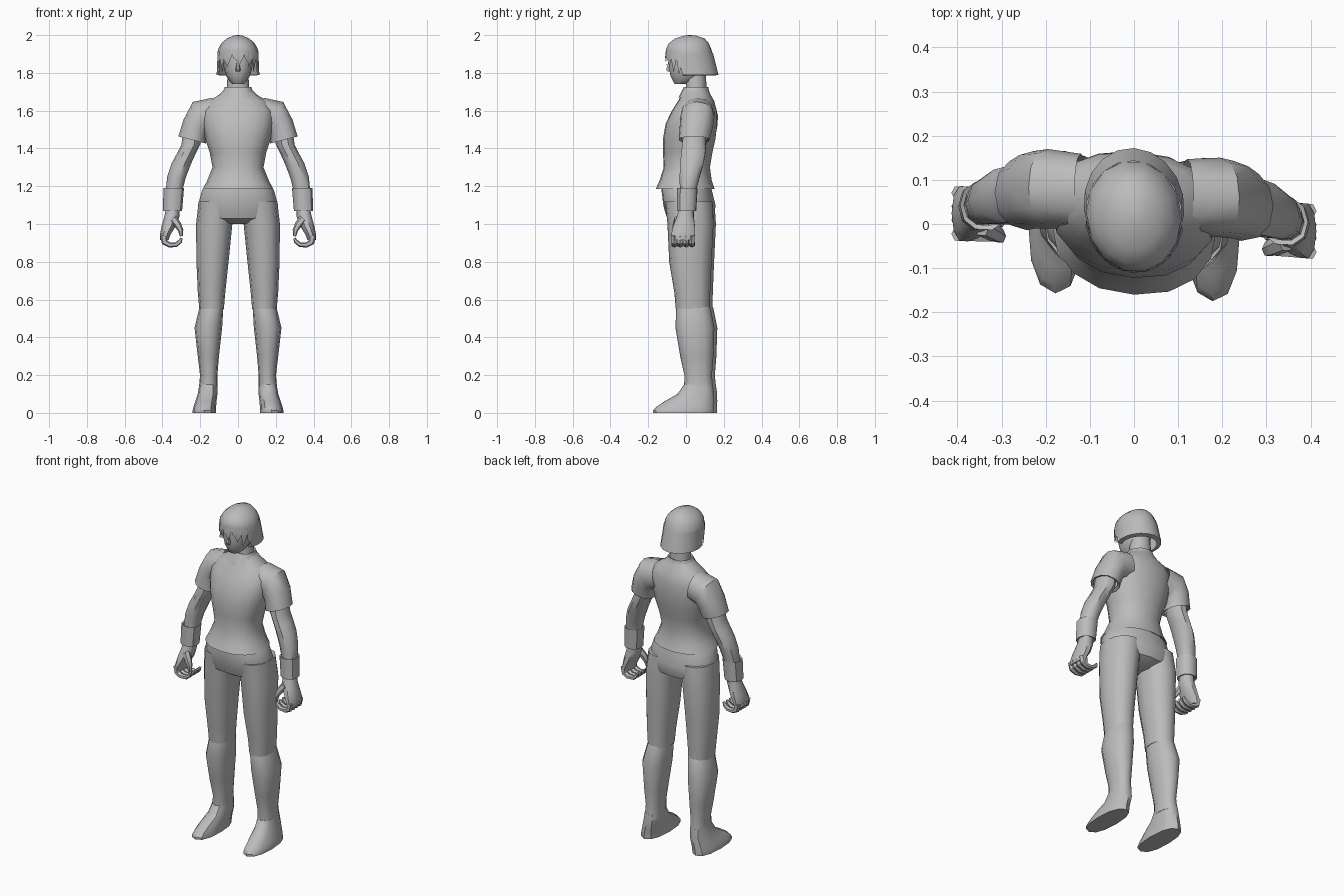
import bpy, bmesh, math
from mathutils import Vector

grey = bpy.data.materials.new("plain_grey")
grey.diffuse_color = (0.5, 0.5, 0.5, 1)
YAW = -0.05  # the body is turned very slightly


def finish(name, bm, angle=40):
    for v in bm.verts:
        v.co.y += YAW * v.co.x
    bmesh.ops.recalc_face_normals(bm, faces=bm.faces)
    me = bpy.data.meshes.new(name)
    bm.to_mesh(me)
    bm.free()
    me.materials.append(grey)
    ob = bpy.data.objects.new(name, me)
    bpy.context.collection.objects.link(ob)
    bpy.ops.object.select_all(action='DESELECT')
    ob.select_set(True)
    bpy.context.view_layer.objects.active = ob
    bpy.ops.object.shade_smooth_by_angle(angle=math.radians(angle))
    return ob


def spow(v, p):
    return math.copysign(abs(v) ** p, v)


def loft(name, rings, n=12, s=1, caps=(True, True), path=False, power=0.9,
         arc=(0, 2 * math.pi), angle=40):
    """Skin rings of (x, y, z, half width, half depth[, tilt]); s=-1 mirrors."""
    bm = bmesh.new()
    closed = arc[1] - arc[0] > 6.28
    count = n if closed else n + 1
    loops = []
    for i, r in enumerate(rings):
        x, y, z, a, b = r[:5]
        tilt = r[5] if len(r) > 5 else 0
        if path:  # ring square to the path
            p, q = rings[max(i - 1, 0)], rings[min(i + 1, len(rings) - 1)]
            tilt = math.atan2(q[0] - p[0], p[2] - q[2])
        loop = []
        for k in range(count):
            t = arc[0] + (arc[1] - arc[0]) * k / n
            u, v = a * spow(math.cos(t), power), b * spow(math.sin(t), power)
            loop.append(bm.verts.new((s * (x + u * math.cos(tilt)), y + v,
                                      z + u * math.sin(tilt))))
        loops.append(loop)
    for lo, hi in zip(loops, loops[1:]):
        for k in range(n):
            m = (k + 1) % count
            bm.faces.new((lo[k], lo[m], hi[m], hi[k]))
    if caps[0]:
        bm.faces.new(loops[0])
    if caps[1]:
        bm.faces.new(loops[-1])
    return finish(name, bm, angle)


def upright(*rows):
    """Rings from (z, half width, front y, back y)."""
    return [(0, (f + b) / 2, z, a, (b - f) / 2) for z, a, f, b in rows]


# shirt, with a turned-in hem
loft("shirt", upright(
    (1.20, .165, -.135, .13), (1.185, .187, -.16, .152), (1.23, .163, -.14, .136),
    (1.30, .135, -.118, .127), (1.38, .15, -.122, .14), (1.45, .173, -.122, .156),
    (1.53, .188, -.108, .165), (1.60, .19, -.075, .162), (1.65, .155, -.042, .15),
    (1.685, .1, -.025, .13), (1.71, .073, -.015, .12)), n=16, caps=(False, False))

# collar and neck
loft("collar", upright((1.67, .1, -.04, .135), (1.70, .08, -.025, .123),
                       (1.725, .07, -.012, .118), (1.72, .06, 0, .108)),
     caps=(False, False))
loft("neck", upright((1.66, .07, -.01, .11), (1.73, .058, 0, .108),
                     (1.82, .055, -.01, .105)))

# head and nose
loft("head", upright(
    (1.742, .03, -.06, .01), (1.757, .046, -.07, .05), (1.785, .064, -.084, .09),
    (1.82, .074, -.09, .105), (1.87, .08, -.092, .115), (1.93, .08, -.088, .11),
    (1.97, .055, -.05, .08)), n=14)
loft("nose", upright((1.808, .012, -.1, -.07), (1.818, .013, -.107, -.07),
                     (1.865, .007, -.092, -.07)), n=6)

# hair cap, back curtain and fringe
loft("hair_cap", upright(
    (1.90, .109, -.105, .143), (1.925, .106, -.109, .136), (1.957, .088, -.092, .122),
    (1.982, .06, -.06, .1), (1.997, .025, -.01, .055), (2.0, .004, .015, .025)),
    n=14, caps=(False, True), power=1)
loft("hair_back", [(0, .019, 1.905, .109, .124), (0, .03, 1.85, .111, .127),
                   (0, .042, 1.79, .114, .13), (0, .04, 1.785, .09, .105)],
     n=12, caps=(False, False), power=1, arc=(-.45, math.pi + .45))


def fringe():
    bm = bmesh.new()

    def at(deg, z, k):
        t = math.radians(deg)
        return bm.verts.new((.109 * k * math.cos(t), .017 + .124 * k * math.sin(t), z))

    # each lock: middle angle, tip height, sideways sweep
    for mid, tip, sweep in [(-18, 1.79, -6), (-34, 1.80, -7), (-50, 1.83, -8),
                            (-66, 1.85, 8), (-82, 1.835, -6), (-98, 1.86, 7),
                            (-114, 1.835, -8), (-130, 1.83, 8), (-146, 1.80, 7),
                            (-162, 1.79, 6)]:
        a, b = at(mid - 11, 1.915, 1), at(mid + 11, 1.915, 1)
        c, d = at(mid - 9 + sweep / 2, 1.88, 1.03), at(mid + 9 + sweep / 2, 1.88, 1.03)
        e = at(mid + sweep, tip, .97)
        bm.faces.new((a, b, d, c))
        bm.faces.new((c, d, e))
    finish("hair_fringe", bm)


fringe()

# trouser seat
loft("trouser_seat", upright(
    (1.0, .07, -.05, .09), (1.03, .19, -.1, .145), (1.06, .205, -.11, .153),
    (1.10, .212, -.12, .156), (1.18, .19, -.13, .136), (1.24, .15, -.115, .125)), n=16)

for s, side in ((1, "right"), (-1, "left")):
    # trouser leg, boot shaft, shoe
    loft(side + "_trouser_leg", [
        (.108, .02, 1.12, .1, .125), (.126, .03, 1.0, .096, .122),
        (.135, .03, .8, .085, .112), (.14, .04, .64, .073, .095),
        (.14, .043, .55, .065, .09)], s=s)
    loft(side + "_lower_leg", [
        (.14, .046, .57, .06, .085), (.142, .047, .55, .064, .092),
        (.157, .055, .45, .073, .103), (.157, .065, .3, .056, .088),
        (.155, .072, .2, .046, .073), (.158, .075, .12, .05, .077)], s=s)
    loft(side + "_shoe", [
        (.158, .074, .15, .047, .076), (.161, .06, .1, .052, .097),
        (.17, .025, .06, .056, .132), (.176, .003, .03, .06, .153),
        (.178, -.005, .012, .062, .161), (.178, -.005, 0, .062, .16)],
        s=s, power=.85)

    # sleeve and arm
    loft(side + "_sleeve", [
        (.12, .068, 1.585, .085, .085, 1.4), (.195, .07, 1.57, .088, .09, 1.05),
        (.226, .066, 1.515, .073, .088, .55), (.243, .056, 1.445, .075, .082, .25),
        (.243, .056, 1.452, .06, .068, .25)], s=s, caps=(False, False))
    loft(side + "_arm", [
        (.235, .06, 1.51, .052, .06), (.25, .056, 1.42, .05, .066),
        (.275, .052, 1.37, .05, .066), (.3, .046, 1.32, .052, .064),
        (.325, .036, 1.25, .05, .055), (.338, .028, 1.18, .044, .045),
        (.346, .02, 1.08, .036, .04)], s=s, n=10)

    # wristband as a thick open cuff
    loft(side + "_wristband", [
        (.34, .024, 1.185, .045, .045), (.34, .024, 1.19, .054, .056),
        (.347, .02, 1.07, .051, .053), (.347, .02, 1.075, .038, .042)],
        s=s, n=10, caps=(False, False))

    # half-closed hand: palm, four curled fingers, thumb
    loft(side + "_palm", [
        (.345, .02, 1.085, .036, .04), (.35, .014, 1.04, .04, .046),
        (.366, .008, .99, .038, .06), (.385, .004, .945, .028, .065),
        (.39, .004, .915, .022, .062)], s=s, n=10)
    for i in range(4):
        y = -.043 + .031 * i
        loft("%s_finger_%d" % (side, i + 1), [
            (.396, y, .94, .018, .017), (.388, y, .903, .017, .017),
            (.362, y, .889, .014, .016), (.328, y, .891, .013, .015),
            (.306, y, .908, .011, .013), (.298, y, .925, .006, .008)],
            s=s, n=6, path=True)
    loft(side + "_thumb", [
        (.345, -.02, 1.03, .022, .026), (.318, -.035, .995, .019, .022),
        (.303, -.042, .965, .014, .017), (.3, -.045, .935, .008, .01)],
        s=s, n=6, path=True)
